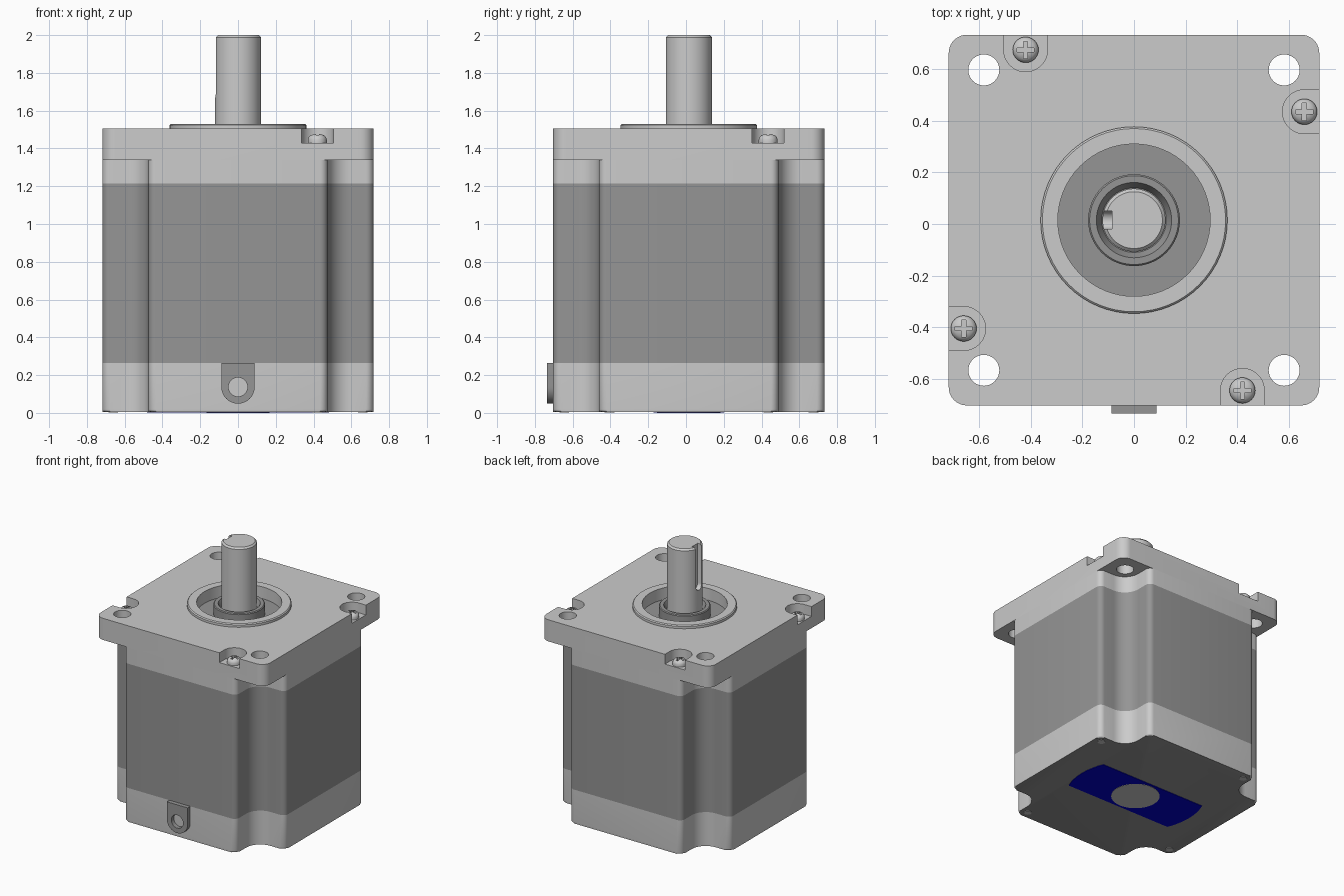
import bpy, bmesh
from math import sin, cos, pi, radians, sqrt, atan2
from mathutils import Matrix

if "Cube" in bpy.data.objects:
    bpy.data.objects.remove(bpy.data.objects["Cube"])

CY = 0.015          # motor axis in y
H = 0.718           # half width of the body
SCREW = (0.66, 0.42)


def material(name, rgb):
    m = bpy.data.materials.new(name)
    m.diffuse_color = (*rgb, 1)
    m.use_nodes = True
    m.node_tree.nodes["Principled BSDF"].inputs["Base Color"].default_value = m.diffuse_color
    return m


DARK = material("dark_grey", (0.3, 0.3, 0.3))
BLUE = material("label_blue", (0.0, 0.0, 0.6))


def arc(cx, cy, r, a0, a1, n):
    return [(cx + r * cos(radians(a0 + (a1 - a0) * i / n)),
             cy + r * sin(radians(a0 + (a1 - a0) * i / n))) for i in range(n + 1)]


def circle(cx, cy, r, n=40):
    return arc(cx, cy, r, 0, 360, n)[:-1]


def turn(pts, k):
    """Rotate 2D points by k quarter turns."""
    for _ in range(k % 4):
        pts = [(-y, x) for x, y in pts]
    return pts


def add_prism(bm, pts, z0, z1):
    lo = [bm.verts.new((x, y, z0)) for x, y in pts]
    hi = [bm.verts.new((x, y, z1)) for x, y in pts]
    bm.faces.new(lo[::-1])
    bm.faces.new(hi)
    for i in range(len(pts)):
        j = (i + 1) % len(pts)
        bm.faces.new((lo[i], lo[j], hi[j], hi[i]))


def finish(bm, name, mat=None, loc=(0, CY, 0), matrix=None):
    if matrix:
        bm.transform(matrix)
    bmesh.ops.recalc_face_normals(bm, faces=bm.faces[:])
    me = bpy.data.meshes.new(name)
    bm.to_mesh(me)
    bm.free()
    ob = bpy.data.objects.new(name, me)
    ob.location = loc
    bpy.context.collection.objects.link(ob)
    if mat:
        me.materials.append(mat)
    smooth(ob)
    return ob


def smooth(ob):
    ob.data.shade_smooth()
    ob.data.set_sharp_from_angle(angle=radians(32))


def prisms(name, shapes, mat=None, **kw):
    """One object from several (points, z0, z1) extrusions."""
    bm = bmesh.new()
    for pts, z0, z1 in shapes:
        add_prism(bm, pts, z0, z1)
    return finish(bm, name, mat, **kw)


def lathe(name, profile, mat=None, closed=False, loc=(0, CY, 0), steps=64):
    bm = bmesh.new()
    vs = [bm.verts.new((r, 0, z)) for r, z in profile]
    es = [bm.edges.new(p) for p in zip(vs, vs[1:])]
    if closed:
        es.append(bm.edges.new((vs[-1], vs[0])))
    bmesh.ops.spin(bm, geom=vs + es, angle=2 * pi, steps=steps, axis=(0, 0, 1), cent=(0, 0, 0))
    bmesh.ops.remove_doubles(bm, verts=bm.verts[:], dist=1e-5)
    return finish(bm, name, mat, loc=loc)


def cut(ob, cutter):
    cutter.hide_render = True
    mod = ob.modifiers.new("cut", 'BOOLEAN')
    mod.operation, mod.solver, mod.object = 'DIFFERENCE', 'EXACT', cutter
    bpy.context.view_layer.objects.active = ob
    bpy.ops.object.modifier_apply(modifier=mod.name)
    bpy.data.objects.remove(cutter)
    smooth(ob)


# Body outline: square with a coved notch at each corner
w, f, r = 0.475, 0.04, 0.12
corner = (arc(H - f, w - f, f, 0, 90, 6) + arc(w + r, w + r, r, 270, 180, 12)
          + arc(w - f, H - f, f, 0, 90, 6))
outline = [p for k in range(4) for p in turn(corner, k)]

# Bottom cap with rounded lower edge and dark underside
bm = bmesh.new()
add_prism(bm, outline, 0.006, 0.265)
low = [e for e in bm.edges if all(v.co.z < 0.01 for v in e.verts)]
bmesh.ops.bevel(bm, geom=low, offset=0.012, segments=3, profile=0.5, affect='EDGES')
bottom = finish(bm, "bottom_cap")
bottom.data.materials.append(material("cap_grey", (0.8, 0.8, 0.8)))
bottom.data.materials.append(DARK)
for p in bottom.data.polygons:
    p.material_index = 1 if p.normal.z < -0.99 else 0

# Stator stack and top cap
prisms("stator_stack", [(outline, 0.265, 1.215)], DARK)
prisms("top_cap", [(outline, 1.215, 1.34)])

# Mounting flange with corner holes, screw pockets and centre recess
c = H - 0.07
square = [p for k in range(4) for p in turn(arc(c, c, 0.07, 0, 90, 10), k)]
flange = prisms("mounting_flange", [(square, 1.34, 1.505)])
pocket = arc(*SCREW, 0.085, 90, 270, 20) + [(0.85, SCREW[1] - 0.085), (0.85, SCREW[1] + 0.085)]
shapes = [(circle(0, 0, 0.31, 64), 1.43, 1.7)]
for k in range(4):
    shapes.append((turn(circle(0.582, 0.582, 0.06), k), 1.2, 1.7))
    shapes.append((turn(pocket, k), 1.43, 1.7))
cut(flange, prisms("flange_cutter", shapes))

# Pilot ring, bearing hub and recess floor
lathe("pilot_ring", [(0.295, 1.43), (0.295, 1.53), (0.355, 1.53), (0.362, 1.523), (0.362, 1.43)], closed=True)
lathe("bearing_hub", [(0.312, 1.44), (0.178, 1.44), (0.178, 1.515), (0.172, 1.521),
                      (0.146, 1.521), (0.125, 1.48), (0.0, 1.48)], DARK)

# Shaft with keyway on the left side
shaft = lathe("shaft", [(0, 1.45), (0.122, 1.45), (0.122, 1.988), (0.11, 2.0), (0, 2.0)])
key = arc(0, 1.70, 0.035, 180, 360, 12) + [(0.035, 2.1), (-0.035, 2.1)]
cut(shaft, prisms("keyway_cutter", [(key, -0.25, -0.085)],
                  matrix=Matrix(((0, 0, 1, 0), (1, 0, 0, 0), (0, 1, 0, 0), (0, 0, 0, 1)))))

# Cross-head screws and their tips on the underside
a, b = 0.033, 0.008
cross = [p for k in range(4) for p in turn([(a, -b), (a, b), (b, b)], k)]
for k in range(4):
    x, y = turn([SCREW], k)[0]
    screw = lathe(f"screw_head_{k + 1}", [(0, 1.43), (0.05, 1.43), (0.05, 1.447), (0.046, 1.459),
                  (0.036, 1.469), (0.02, 1.476), (0, 1.479)], loc=(x, y + CY, 0), steps=32)
    cut(screw, prisms("cross_cutter", [(cross, 1.452, 1.6)], loc=(x, y + CY, 0)))
    prisms(f"screw_tip_{k + 1}", [(circle(x, y, 0.026, 24), 0.002, 0.02)])

# Cable outlet lug on the front
upright = Matrix(((1, 0, 0, 0), (0, 0, -1, 0), (0, 1, 0, 0), (0, 0, 0, 1)))
front = H - CY
lug_pts = arc(0, 0.137, 0.088, 180, 360, 24) + [(0.088, 0.265), (-0.088, 0.265)]
lug = prisms("cable_lug", [(lug_pts, front, 0.735)], DARK, loc=(0, 0, 0), matrix=upright)
cut(lug, prisms("lug_cutter", [(circle(0, 0.137, 0.05), 0.6, 0.9)], loc=(0, 0, 0), matrix=upright))

# Underside label: blue band with arced ends and a plain round centre
R, half = 0.483, 0.187
t = atan2(half, sqrt(R * R - half * half)) * 180 / pi
prisms("label_band", [(arc(0, 0, R, -t, t, 10) + arc(0, 0, R, 180 - t, 180 + t, 10), 0.002, 0.007)], BLUE)
prisms("label_disc", [(circle(0, 0, 0.168, 48), 0.0, 0.007)])
